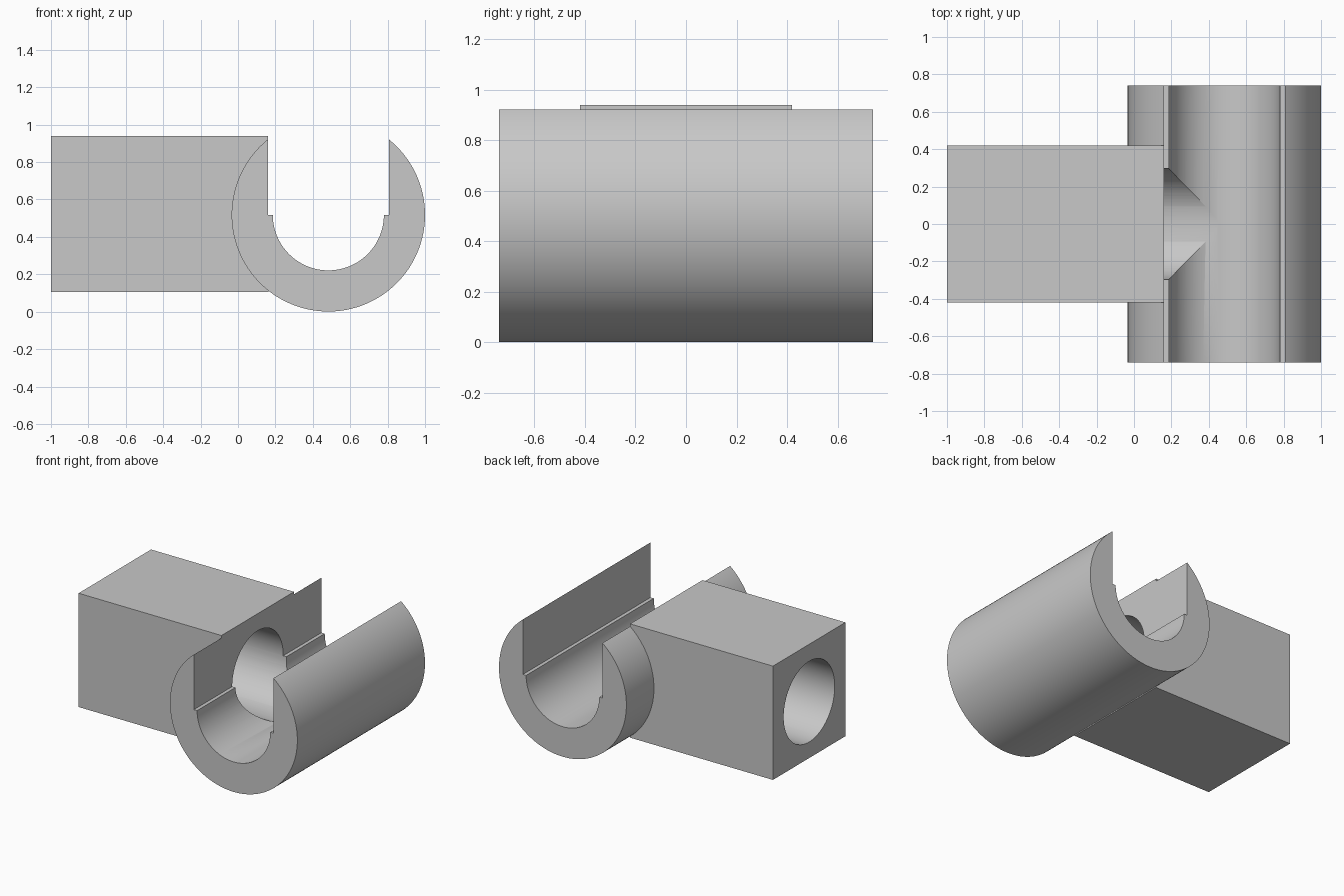
import bpy, bmesh
from math import sin, cos, pi, radians
from mathutils import Vector

if "Cube" in bpy.data.objects:
    bpy.data.objects.remove(bpy.data.objects["Cube"], do_unlink=True)

CX, CZ = 0.483, 0.518          # axis of the open tube
OUTER, INNER, SLOT = 0.517, 0.297, 0.323
HALF_LENGTH = 0.74

grey = bpy.data.materials.new("plain grey")
grey.use_nodes = True
colour = (0.58, 0.58, 0.58, 1)
grey.diffuse_color = colour
grey.node_tree.nodes["Principled BSDF"].inputs["Base Color"].default_value = colour


def arc(a, b, radius, cu, cv, steps):
    """Points on an arc from angle a to b, both ends included."""
    return [(cu + radius * cos(a + (b - a) * i / steps),
             cv + radius * sin(a + (b - a) * i / steps)) for i in range(steps + 1)]


def prism(name, outline, axis, start, end):
    """Extrude an outline along x (outline in y, z) or along y (outline in x, z)."""
    def place(u, v):
        return (start, u, v) if axis == "x" else (u, start, v)
    bm = bmesh.new()
    face = bm.faces.new([bm.verts.new(place(u, v)) for u, v in outline])
    new = bmesh.ops.extrude_face_region(bm, geom=[face])["geom"]
    shift = Vector((end - start, 0, 0) if axis == "x" else (0, end - start, 0))
    bmesh.ops.translate(bm, vec=shift,
                        verts=[g for g in new if isinstance(g, bmesh.types.BMVert)])
    bmesh.ops.recalc_face_normals(bm, faces=bm.faces)
    mesh = bpy.data.meshes.new(name)
    bm.to_mesh(mesh)
    bm.free()
    mesh.materials.append(grey)
    obj = bpy.data.objects.new(name, mesh)
    bpy.context.collection.objects.link(obj)
    return obj


def combine(target, tool, operation):
    """Apply a boolean and discard the tool object."""
    mod = target.modifiers.new(operation.title(), "BOOLEAN")
    mod.operation, mod.solver, mod.object = operation, "EXACT", tool
    bpy.context.view_layer.objects.active = target
    bpy.ops.object.modifier_apply(modifier=mod.name)
    bpy.data.objects.remove(tool, do_unlink=True)


# Solid round bar joined to the square block
body = prism("slotted_tube_with_block", arc(0, 2 * pi, OUTER, CX, CZ, 128)[:-1],
             "y", -HALF_LENGTH, HALF_LENGTH)
block = prism("block", [(-0.42, 0.105), (0.42, 0.105), (0.42, 0.94), (-0.42, 0.94)],
              "x", -1, CX - SLOT + 0.002)
combine(body, block, "UNION")

# Round-bottomed channel with a wider straight slot above the axis
channel_outline = arc(pi, 2 * pi, INNER, CX, CZ, 64) + [
    (CX + SLOT, CZ), (CX + SLOT, 1.2), (CX - SLOT, 1.2), (CX - SLOT, CZ)]
combine(body, prism("channel", channel_outline, "y", -1, 1), "DIFFERENCE")

# Round bore through the block, opening into the channel
bore = prism("bore", arc(0, 2 * pi, INNER - 0.001, 0, CZ + 0.001, 96)[:-1], "x", -1.2, CX)
combine(body, bore, "DIFFERENCE")

bpy.ops.object.select_all(action="DESELECT")
body.select_set(True)
bpy.context.view_layer.objects.active = body
bpy.ops.object.shade_smooth_by_angle(angle=radians(25))
